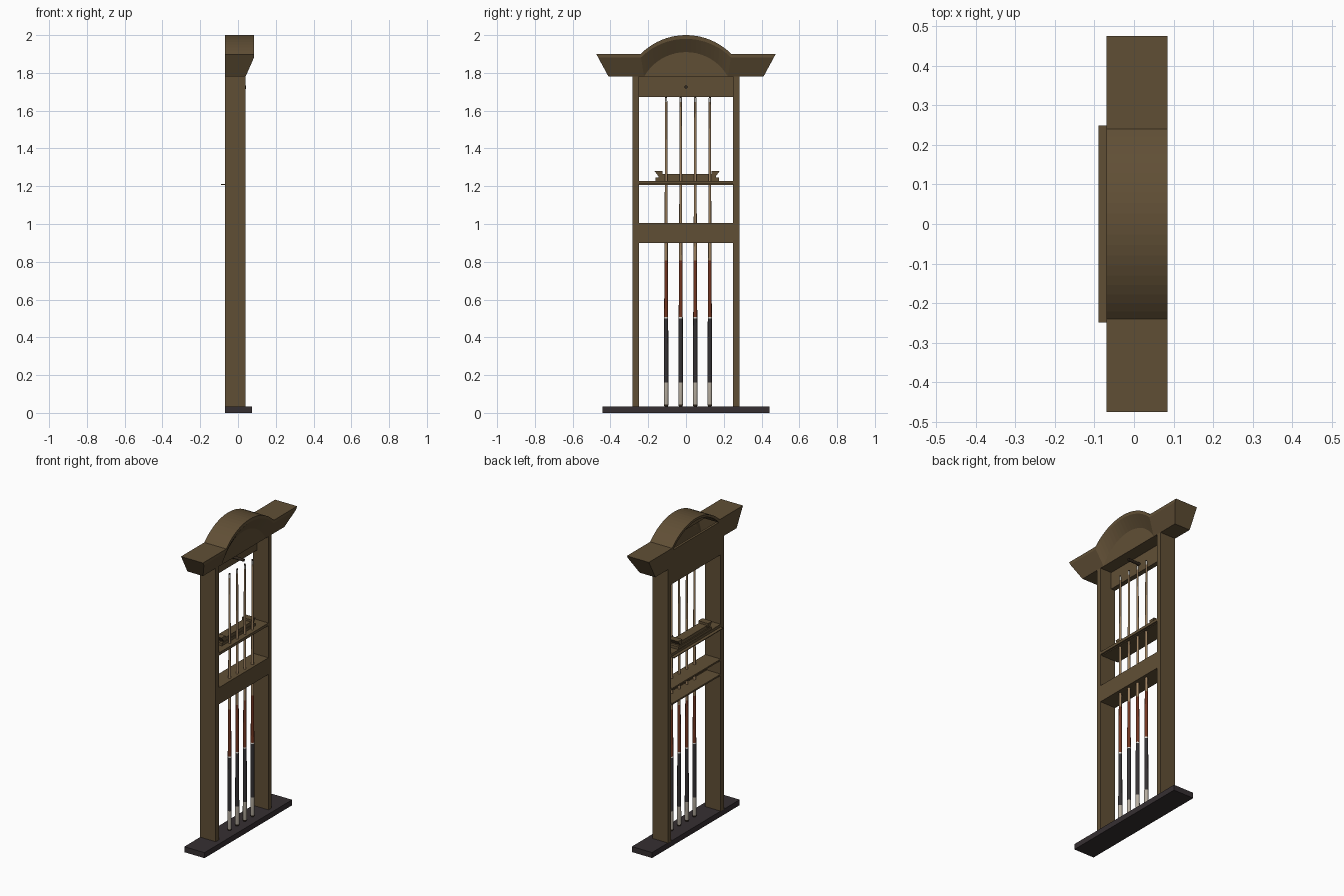
import bpy, bmesh, math

if "Cube" in bpy.data.objects:
    bpy.data.objects.remove(bpy.data.objects["Cube"])

def mat(name, r, g, b):
    m = bpy.data.materials.new(name)
    m.diffuse_color = (r, g, b, 1)
    m.use_nodes = True
    m.node_tree.nodes["Principled BSDF"].inputs["Base Color"].default_value = m.diffuse_color
    return m

WOOD = mat("brown_wood", .118, .078, .036)
BASE = mat("dark_base", .036, .028, .031)
BUTT = mat("ivory_butt", .48, .43, .36)
WRAP = mat("black_wrap", .035, .031, .033)
RED = mat("red_forearm", .17, .035, .014)
TAN = mat("tan_shaft", .34, .22, .115)
WHITE = mat("white_ring", .75, .73, .68)
PEG = mat("dark_peg", .03, .02, .012)

def finish(name, bm, mats):
    bmesh.ops.recalc_face_normals(bm, faces=bm.faces)
    me = bpy.data.meshes.new(name)
    bm.to_mesh(me)
    bm.free()
    for m in mats:
        me.materials.append(m)
    ob = bpy.data.objects.new(name, me)
    bpy.context.collection.objects.link(ob)
    return ob

def box(name, x0, x1, y0, y1, z0, z1, m=WOOD):
    bm = bmesh.new()
    bmesh.ops.create_cube(bm, size=1)
    for v in bm.verts:
        v.co = (x0 + (v.co.x + .5) * (x1 - x0), y0 + (v.co.y + .5) * (y1 - y0),
                z0 + (v.co.z + .5) * (z1 - z0))
    return finish(name, bm, [m])

def prism(name, x0, x1, outline, m=WOOD):
    bm = bmesh.new()
    f = bm.faces.new([bm.verts.new((x0, y, z)) for y, z in outline])
    r = bmesh.ops.extrude_face_region(bm, geom=[f])
    for v in r["geom"]:
        if isinstance(v, bmesh.types.BMVert):
            v.co.x = x1
    return finish(name, bm, [m])

# frame
box("base", -.07, .073, -.442, .442, 0, .035, BASE)
for s, n in ((-1, "left"), (1, "right")):
    box(n + "_post", -.07, .04, min(s * .25, s * .282), max(s * .25, s * .282), .035, 1.78)
box("upper_rail", -.07, -.04, -.25, .25, 1.672, 1.78)

# cue holder channel, open at the back
box("holder_front", .028, .04, -.25, .25, .9, 1.006)
box("holder_top", -.07, .028, -.25, .25, .996, 1.006)
box("holder_bottom", -.07, .028, -.25, .25, .9, .91)

# shelf with tray
box("shelf", -.07, .04, -.25, .25, 1.211, 1.228)
box("shelf_back_lip", -.09, .03, -.249, .249, 1.206, 1.211)
box("tray_foot", -.068, 0, -.162, .175, 1.228, 1.245)
box("tray_body", -.062, -.004, -.145, .158, 1.245, 1.266)
for s, n in ((-1, "left"), (1, "right")):
    c = .006
    prism("tray_end_" + n, -.068, 0, [(c + s * .13, 1.25), (c + s * .15, 1.25),
          (c + s * .172, 1.28), (c + s * .13, 1.28)])

# crown: arched moulding lofted through rows of the same outline
def outline(end, half, z, rise, n=20):
    r = (half * half + rise * rise) / (2 * rise)
    a = math.asin(half / r)
    arc = [(r * math.sin(-a + 2 * a * i / n), z + rise - r + r * math.cos(-a + 2 * a * i / n))
           for i in range(n + 1)]
    return [(-end, z)] + arc + [(end, z)]

rows = [(.04, outline(.41, .222, 1.78, .13)), (.085, outline(.465, .238, 1.882, .098)),
        (.085, outline(.475, .24, 1.9, .1)), (-.07, outline(.475, .24, 1.9, .1)),
        (-.07, outline(.465, .23, 1.885, .1)), (.03, outline(.465, .23, 1.885, .1))]
bm = bmesh.new()
grid = [[bm.verts.new((x, y, z)) for y, z in pts] for x, pts in rows]
for a, b in zip(grid, grid[1:]):
    for i in range(len(a) - 1):
        bm.faces.new((a[i], a[i + 1], b[i + 1], b[i]))
bm.faces.new(grid[0][1:-1])       # panel under the arch
bm.faces.new(grid[-1][1:-1])      # inside of the hollow back
for k in (0, -1):                 # sloped ends
    low = bm.verts.new((-.07, rows[0][1][k][0], 1.78))
    bm.faces.new((low, grid[0][k], grid[1][k], grid[2][k], grid[3][k]))
finish("crown", bm, [WOOD])
prism("crown_back_strip", -.07, -.055, [(-.41, 1.78), (.41, 1.78), (.466, 1.885), (-.466, 1.885)])
box("crown_underside", -.07, .039, -.41, .41, 1.78, 1.788)

# peg on the upper rail
bm = bmesh.new()
bmesh.ops.create_cone(bm, cap_ends=True, segments=12, radius1=.009, radius2=.009, depth=.085)
for v in bm.verts:
    v.co = (v.co.z + .0005, v.co.x, v.co.y + 1.725)
finish("peg", bm, [PEG])

# cues: stacked rings, coloured by height
MATS = [PEG, BUTT, WRAP, WHITE, RED, TAN]
RINGS = [(.035, .010, 0), (.045, .0125, 1), (.16, .012, 2), (.5, .0108, 3), (.508, .0108, 4),
         (.808, .0088, 5), (1.645, .0058, 3), (1.668, .0056, 0), (1.675, .0045, 0)]
for k, y in enumerate((-.105, -.028, .049, .126)):
    bm = bmesh.new()
    n = 12
    loops = [[bm.verts.new((.014 + r * math.cos(2 * math.pi * i / n),
                            y + r * math.sin(2 * math.pi * i / n), z)) for i in range(n)]
             for z, r, _ in RINGS]
    for j in range(len(loops) - 1):
        for i in range(n):
            f = bm.faces.new((loops[j][i], loops[j][(i + 1) % n],
                              loops[j + 1][(i + 1) % n], loops[j + 1][i]))
            f.material_index = RINGS[j][2]
            f.smooth = True
    bm.faces.new(loops[0])
    bm.faces.new(loops[-1])
    finish("cue_%d" % (k + 1), bm, MATS)
